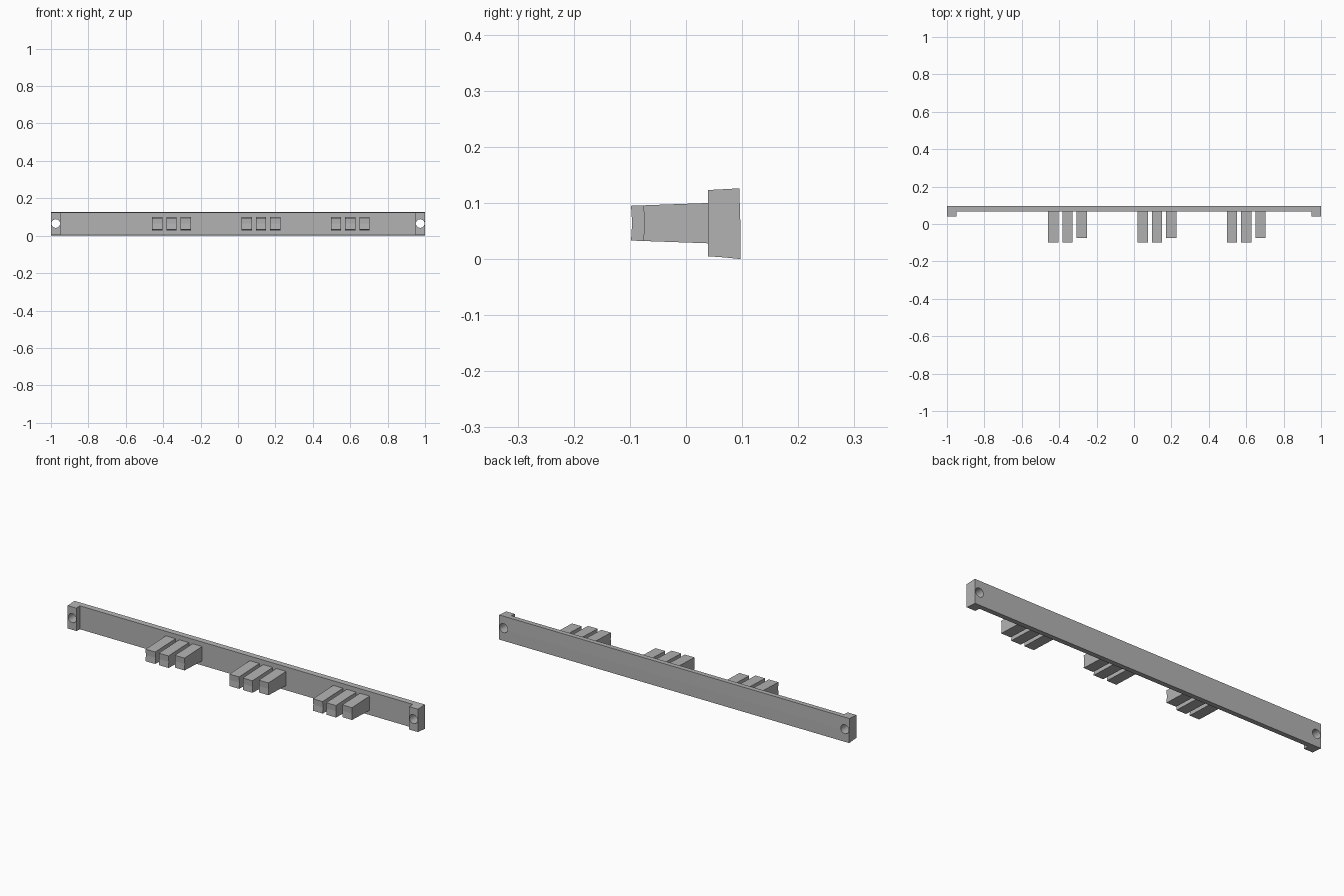
import bpy
import bmesh
from math import pi

if "Cube" in bpy.data.objects:
    bpy.data.objects.remove(bpy.data.objects["Cube"], do_unlink=True)

grey = bpy.data.materials.new("grey")
grey.use_nodes = True
colour = (0.45, 0.45, 0.45, 1)
grey.diffuse_color = colour
grey.node_tree.nodes["Principled BSDF"].inputs["Base Color"].default_value = colour


def extrude_profile(name, profile, x0, x1):
    """Sweep a (y, z) side profile from x0 to x1."""
    bm = bmesh.new()
    face = bm.faces.new([bm.verts.new((x0, y, z)) for y, z in profile])
    swept = bmesh.ops.extrude_face_region(bm, geom=[face])
    verts = [v for v in swept["geom"] if isinstance(v, bmesh.types.BMVert)]
    bmesh.ops.translate(bm, verts=verts, vec=(x1 - x0, 0, 0))
    bmesh.ops.recalc_face_normals(bm, faces=bm.faces)
    mesh = bpy.data.meshes.new(name)
    bm.to_mesh(mesh)
    bm.free()
    mesh.materials.append(grey)
    obj = bpy.data.objects.new(name, mesh)
    bpy.context.collection.objects.link(obj)
    return obj


def drill(obj, cutter):
    mod = obj.modifiers.new("screw_hole", "BOOLEAN")
    mod.operation = "DIFFERENCE"
    mod.solver = "EXACT"
    mod.object = cutter


# Long rail with slightly drafted top and bottom
rail = extrude_profile("rail", [(0.068, 0.003), (0.097, 0), (0.097, 0.06),
                                (0.095, 0.126), (0.067, 0.1245)], -1, 1)

# End blocks with screw holes through block and rail
for side, name in ((1, "left"), (-1, "right")):
    block = extrude_profile(name + "_end_block",
                            [(0.039, 0.005), (0.068, 0.003), (0.067, 0.1245), (0.039, 0.123)],
                            side * 0.95, side)
    bpy.ops.mesh.primitive_cylinder_add(vertices=24, radius=0.023, depth=0.3,
                                        location=(side * 0.974, 0.07, 0.065),
                                        rotation=(pi / 2, 0, 0))
    cutter = bpy.context.object
    cutter.name = name + "_hole_cutter"
    cutter.hide_render = True
    cutter.hide_set(True)
    drill(rail, cutter)
    drill(block, cutter)

# Three groups of tapering fingers, the third of each group shorter
for group, start in enumerate((-0.459, 0.02, 0.497), 1):
    for i, tip in enumerate((-0.098, -0.098, -0.076)):
        x = start + i * 0.076
        draft = (tip + 0.098) * 0.035
        extrude_profile(f"finger_{group}_{i + 1}",
                        [(0.07, 0.027), (tip, 0.033 - draft), (tip + 0.002, 0.064),
                         (tip, 0.095 + draft), (0.07, 0.101)], x, x + 0.055)
